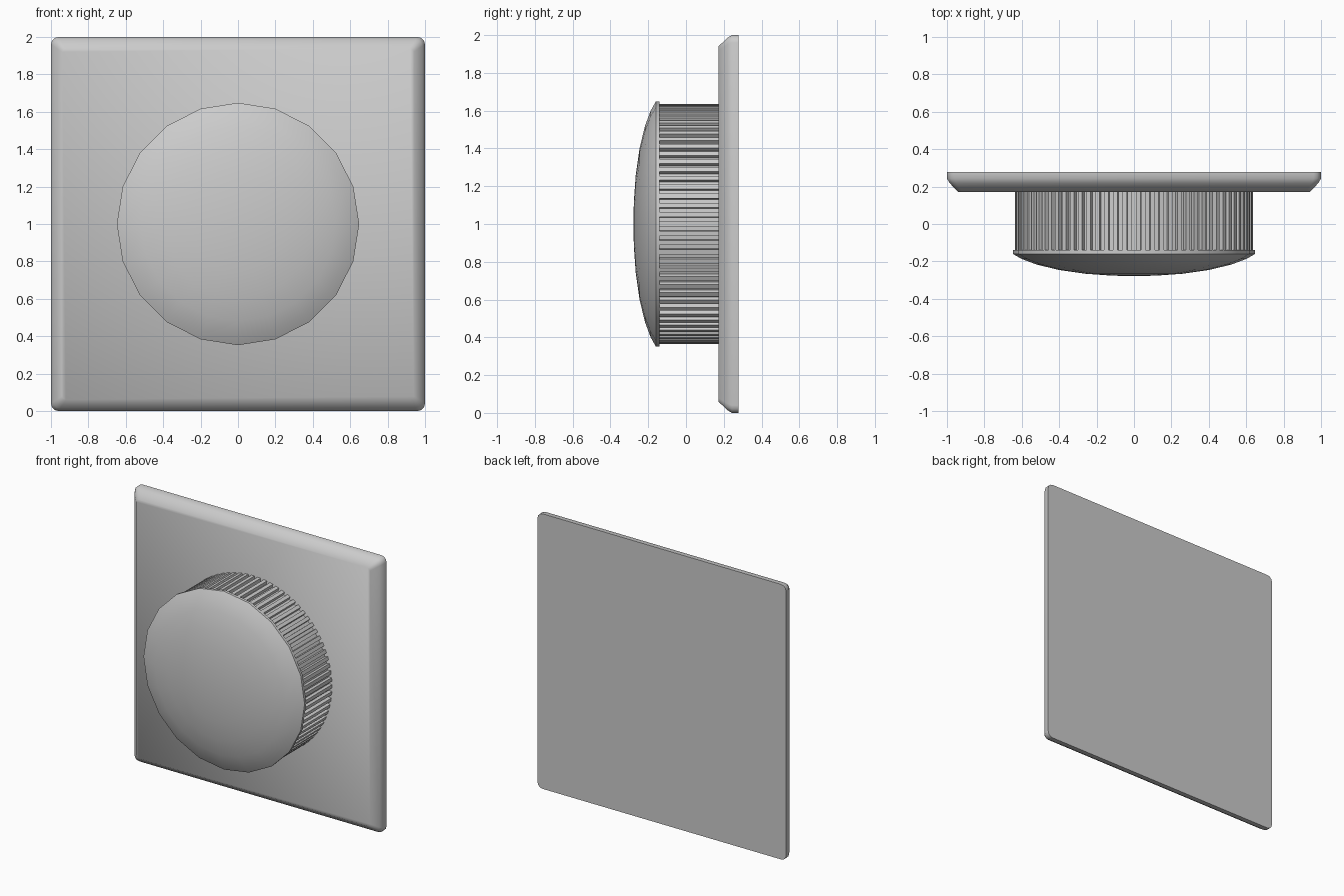
import bpy, bmesh, math
from math import sin, cos, pi

if "Cube" in bpy.data.objects:
    bpy.data.objects.remove(bpy.data.objects["Cube"])

CZ = 1.0  # height of the dial axis


def loft(name, rings, smooth_angle=None):
    """Join equal-sized (x, y, z) rings into a closed solid with end faces."""
    bm = bmesh.new()
    loops = [[bm.verts.new(p) for p in ring] for ring in rings]
    n = len(loops[0])
    for a, b in zip(loops, loops[1:]):
        for i in range(n):
            j = (i + 1) % n
            bm.faces.new((a[i], a[j], b[j], b[i]))
    bm.faces.new(loops[0])
    bm.faces.new(loops[-1])
    bmesh.ops.recalc_face_normals(bm, faces=bm.faces)
    mesh = bpy.data.meshes.new(name)
    bm.to_mesh(mesh)
    bm.free()
    obj = bpy.data.objects.new(name, mesh)
    bpy.context.collection.objects.link(obj)
    if smooth_angle:
        bpy.ops.object.select_all(action='DESELECT')
        obj.select_set(True)
        bpy.context.view_layer.objects.active = obj
        bpy.ops.object.shade_smooth_by_angle(angle=math.radians(smooth_angle))
    return obj


def rounded_square(half, radius, y, steps=3):
    pts = []
    c = half - radius
    for k, (sx, sz) in enumerate([(1, 1), (-1, 1), (-1, -1), (1, -1)]):
        for s in range(steps + 1):
            a = (k + s / steps) * pi / 2
            pts.append((sx * c + radius * cos(a), y, CZ + sz * c + radius * sin(a)))
    return pts


def circle(radius, y, sides=20):
    return [(radius * sin(2 * pi * i / sides), y, CZ + radius * cos(2 * pi * i / sides))
            for i in range(sides)]


def toothed_circle(outer, inner, y, teeth=80):
    pts = []
    for i in range(teeth):
        for frac, r in ((-0.28, inner), (-0.25, outer), (0.25, outer), (0.28, inner)):
            a = 2 * pi * (i + frac) / teeth
            pts.append((r * sin(a), y, CZ + r * cos(a)))
    return pts


# Wall plate with softened front edge
loft("wall_plate", [rounded_square(h, r, y) for h, r, y in (
    (1.0, 0.04, 0.278), (1.0, 0.04, 0.243),
    (0.985, 0.035, 0.218), (0.94, 0.02, 0.172))], 50)

# Ribbed grip of the dial
loft("dial_grip", [toothed_circle(0.636, 0.612, y) for y in (0.175, -0.142)])

# Domed cap with a thin rim
loft("dial_cap", [circle(r, y) for r, y in (
    (0.648, -0.14), (0.648, -0.16), (0.60, -0.187), (0.52, -0.217),
    (0.40, -0.246), (0.26, -0.266), (0.12, -0.276), (0.03, -0.278))], 40)
